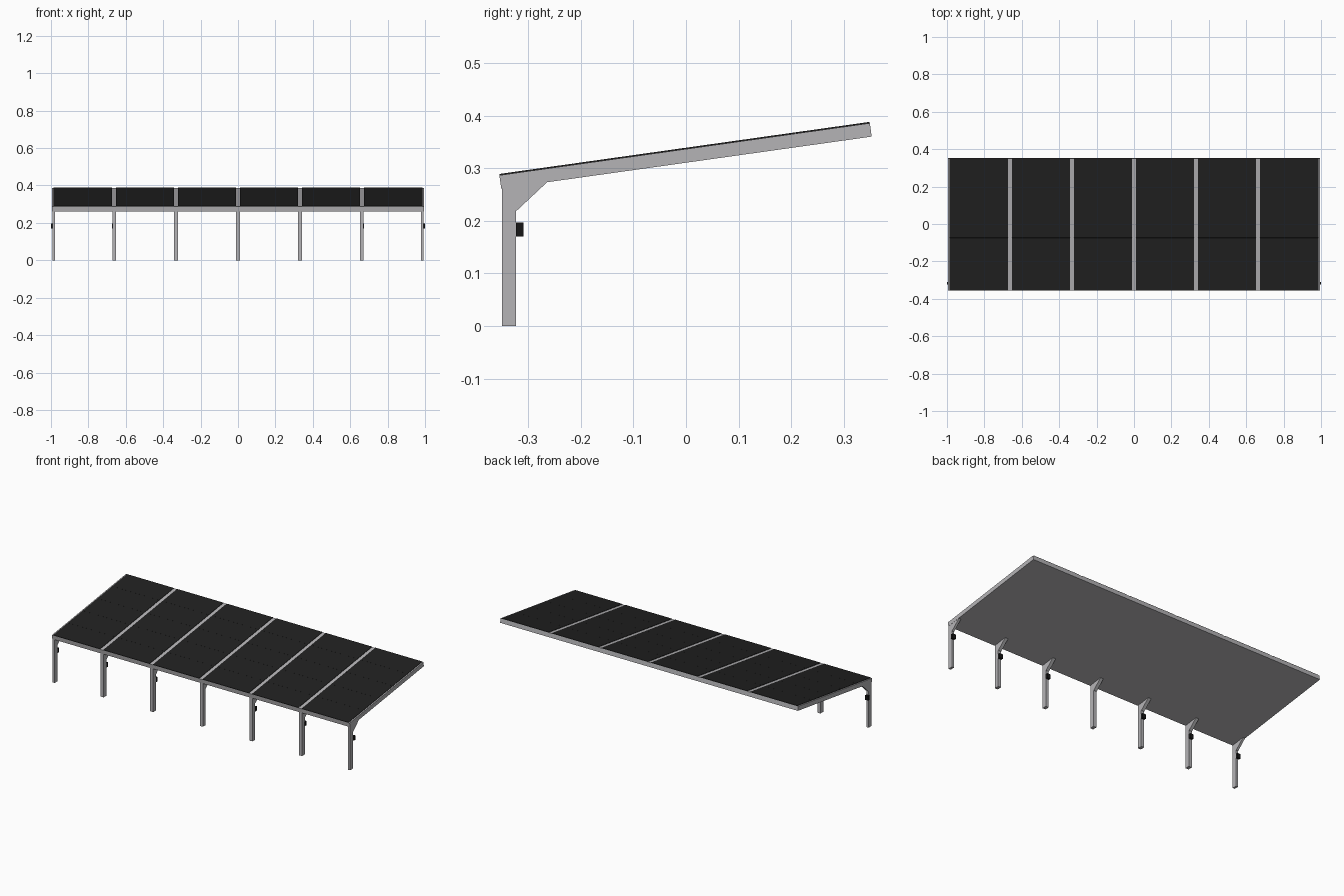
import bpy, bmesh, math
from mathutils import Matrix

if "Cube" in bpy.data.objects:
    bpy.data.objects.remove(bpy.data.objects["Cube"])


def material(name, rgb):
    m = bpy.data.materials.new(name)
    m.diffuse_color = (*rgb, 1.0)
    m.use_nodes = True
    m.node_tree.nodes["Principled BSDF"].inputs["Base Color"].default_value = m.diffuse_color
    return m


steel = material("galvanised grey", (0.46, 0.455, 0.47))
panel_black = material("panel black", (0.015, 0.015, 0.015))
box_black = material("equipment black", (0.008, 0.008, 0.008))


def finish(bm, name, mat, matrix=None):
    bmesh.ops.recalc_face_normals(bm, faces=bm.faces)
    mesh = bpy.data.meshes.new(name)
    bm.to_mesh(mesh)
    bm.free()
    mesh.materials.append(mat)
    obj = bpy.data.objects.new(name, mesh)
    bpy.context.collection.objects.link(obj)
    if matrix:
        obj.matrix_world = matrix
    return obj


def box(name, x, y, z, mat, matrix=None):
    """Box from (min, max) pairs."""
    bm = bmesh.new()
    bmesh.ops.create_cube(bm, size=1)
    for v in bm.verts:
        v.co = [r[0] if c < 0 else r[1] for c, r in zip(v.co, (x, y, z))]
    return finish(bm, name, mat, matrix)


def prism(name, profile, x0, x1, mat):
    """Extrude a (y, z) profile along x."""
    bm = bmesh.new()
    face = bm.faces.new([bm.verts.new((x0, y, z)) for y, z in profile])
    ext = bmesh.ops.extrude_face_region(bm, geom=[face])
    for g in ext["geom"]:
        if isinstance(g, bmesh.types.BMVert):
            g.co.x = x1
    return finish(bm, name, mat)


# Tilted roof frame: local origin in the middle of the roof
ROOF = Matrix.Translation((0, -0.001, 0.3245)) @ Matrix.Rotation(math.radians(8), 4, 'X')
HALF_X, HALF_L = 0.994, 0.3555
BAY = 0.331
END_W, MID_W = 0.014, 0.022

# Roof deck with its edge beams
box("roof_deck", (-HALF_X, HALF_X), (-HALF_L, HALF_L), (-0.014, 0.0118), steel, ROOF)

# Six bays of panels, five rows each, leaving the beam strips bare
ROWS = 5
row_l = 2 * HALF_L / ROWS
for b in range(6):
    x0 = (b - 3) * BAY + MID_W / 2
    x1 = (b - 2) * BAY - MID_W / 2
    if b == 0:
        x0 = -HALF_X + 0.008
    if b == 5:
        x1 = HALF_X - 0.008
    for r in range(ROWS):
        y0 = -HALF_L + r * row_l
        box(f"solar_panel_{b + 1}_{r + 1}", (x0, x1), (y0 + 0.0002, y0 + row_l - 0.0002),
            (0.0116, 0.0142), panel_black, ROOF)

# Columns with gusset braces, and boxes on all but the middle one
for i in range(-3, 4):
    end = abs(i) == 3
    w = END_W if end else MID_W - 0.002
    cx = math.copysign(HALF_X - 0.001 - END_W / 2, i) if end else i * BAY
    n = i + 4
    box(f"column_{n}", (cx - w / 2, cx + w / 2), (-0.35, -0.323), (0, 0.268), steel)
    prism(f"brace_{n}", [(-0.324, 0.22), (-0.321, 0.22), (-0.265, 0.2725),
                         (-0.265, 0.277), (-0.324, 0.269)],
          cx - w / 2, cx + w / 2, steel)
    if i:
        bx = math.copysign(0.989, i) if end else cx
        box(f"charger_box_{n}", (bx - 0.011, bx + 0.011), (-0.3235, -0.309),
            (0.17, 0.197), box_black)
